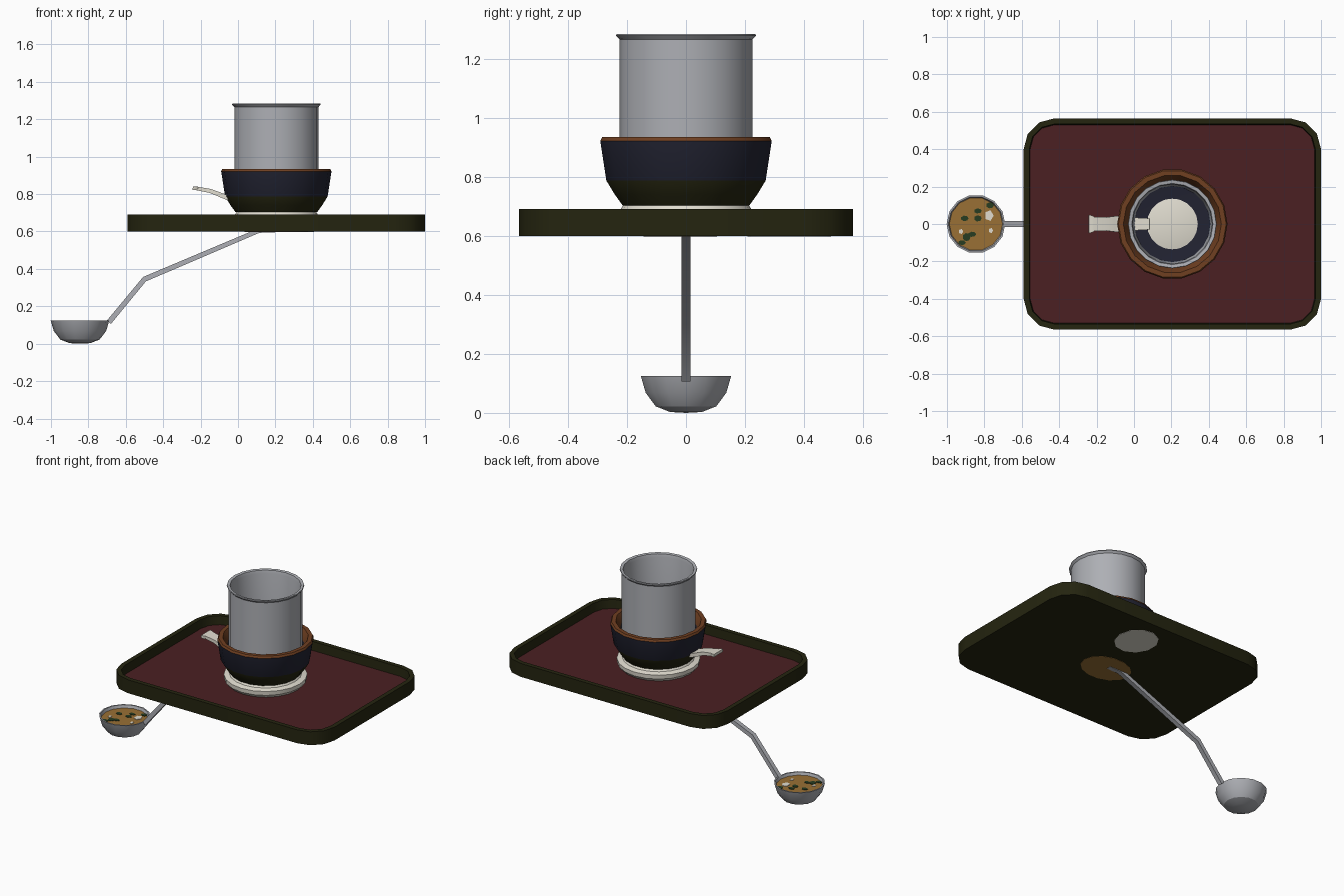
import bpy, bmesh, math, random
from mathutils import Vector

if "Cube" in bpy.data.objects:
    bpy.data.objects.remove(bpy.data.objects["Cube"])
random.seed(4)


def material(name, rgb):
    m = bpy.data.materials.new(name)
    m.use_nodes = True
    m.diffuse_color = (*rgb, 1)
    bsdf = m.node_tree.nodes["Principled BSDF"]
    bsdf.inputs["Base Color"].default_value = (*rgb, 1)
    bsdf.inputs["Roughness"].default_value = 0.7
    return m


STEEL = material("steel_grey", (.42, .43, .46))
WHITE = material("porcelain_white", (.75, .72, .63))
OLIVE = material("dark_olive", (.018, .018, .005))
RED = material("dark_red", (.07, .0145, .016))
NAVY = material("dark_navy", (.016, .017, .032))
BROWN = material("rim_brown", (.16, .05, .015))
SOUP = material("soup_brown", (.32, .16, .035))
GREEN = material("herb_green", (.02, .045, .015))


def finish(name, bm, mats, smooth=True):
    bmesh.ops.recalc_face_normals(bm, faces=bm.faces)
    me = bpy.data.meshes.new(name)
    bm.to_mesh(me)
    bm.free()
    for m in mats:
        me.materials.append(m)
    ob = bpy.data.objects.new(name, me)
    bpy.context.collection.objects.link(ob)
    if smooth:
        bpy.ops.object.select_all(action='DESELECT')
        ob.select_set(True)
        bpy.context.view_layer.objects.active = ob
        bpy.ops.object.shade_smooth_by_angle(angle=math.radians(32))
    return ob


def bridge(bm, a, b, mat=0):
    """Join two rings; a ring of one vertex is a pole."""
    n = max(len(a), len(b))
    for i in range(n):
        j = (i + 1) % n
        vs = []
        for v in (a[i % len(a)], a[j % len(a)], b[j % len(b)], b[i % len(b)]):
            if v not in vs:
                vs.append(v)
        bm.faces.new(vs).material_index = mat


def lathe(name, cx, cy, profile, mats, sides=18, which=None, closed=False, stretch=1):
    """Spin (radius, z) points; which gives a material index per profile span."""
    bm = bmesh.new()
    rings = []
    for r, z in profile:
        n = sides if r > 0 else 1
        rings.append([bm.verts.new((cx + r * math.cos(math.tau * i / sides),
                                    cy + r * stretch * math.sin(math.tau * i / sides), z))
                      for i in range(n)])
    if closed:
        rings.append(rings[0])
    for k in range(len(rings) - 1):
        bridge(bm, rings[k], rings[k + 1], which[k] if which else 0)
    return finish(name, bm, mats)


def plate(name, cx, cy, z, r, mat, sides=18, stretch=1, thick=.004):
    return lathe(name, cx, cy, [(0, z), (r, z), (r, z + thick), (0, z + thick)],
                 [mat], sides, stretch=stretch)


def sweep(name, stations, mat):
    """Rectangular bar along (x, z, half width, half thickness) stations."""
    bm = bmesh.new()
    pts = [Vector((s[0], 0, s[1])) for s in stations]
    rings = []
    for i, (x, z, w, t) in enumerate(stations):
        d = (pts[min(i + 1, len(pts) - 1)] - pts[max(i - 1, 0)]).normalized()
        up = Vector((-d.z, 0, d.x)) * t
        rings.append([bm.verts.new(pts[i] + up * a + Vector((0, w * b, 0)))
                      for a, b in ((1, 1), (1, -1), (-1, -1), (-1, 1))])
    for a, b in zip(rings, rings[1:]):
        bridge(bm, a, b)
    bm.faces.new(rings[0])
    bm.faces.new(rings[-1])
    return finish(name, bm, [mat])


# Serving tray: rounded rectangle with a raised rim and recessed floor
CX = .205


def tray_ring(bm, inset, z):
    hx, hy, r = .795 - inset, .565 - inset, .165 - inset
    out = []
    for q, (sx, sy) in enumerate(((1, 1), (-1, 1), (-1, -1), (1, -1))):
        for k in range(4):
            a = math.pi / 2 * (q + k / 3)
            out.append(bm.verts.new((CX + sx * (hx - r) + r * math.cos(a),
                                     sy * (hy - r) + r * math.sin(a), z)))
    return out


bm = bmesh.new()
tray = [tray_ring(bm, i, z) for i, z in ((0, .6), (0, .69), (.03, .69), (.035, .632))]
for a, b in zip(tray, tray[1:]):
    bridge(bm, a, b)
bm.faces.new(tray[0])
bm.faces.new(tray[-1]).material_index = 1
finish("tray", bm, [OLIVE, RED])

# White dish under the bowl
lathe("base_dish", CX, 0, [(0, .634), (.235, .634), (.253, .655), (.255, .682),
                           (.222, .69), (.212, .705), (0, .705)], [WHITE], 20)

# Bowl: olive foot, navy side, brown rim, navy inside
lathe("bowl", CX, 0,
      [(0, .703), (.218, .703), (.245, .74), (.274, .787), (.295, .922), (.288, .935),
       (.262, .935), (.235, .885), (.205, .77), (0, .745)],
      [OLIVE, NAVY, BROWN], 18, which=[0, 0, 0, 1, 2, 2, 2, 1, 1])
lathe("bowl_filling", CX, 0, [(.16, .74), (.155, .757), (.11, .768), (0, .776)], [WHITE], 20)

# Open steel cylinder standing in the bowl
lathe("steel_cylinder", CX, 0,
      [(.225, .78), (.225, 1.265), (.237, 1.278), (.235, 1.283), (.217, 1.28),
       (.212, 1.26), (.203, .78)], [STEEL], 20, closed=True)

# Porcelain spoon passing through the bowl side
sweep("spoon", [(-.242, .832, .048, .009), (-.225, .831, .046, .01), (-.215, .829, .038, .01),
                (-.15, .817, .036, .011), (-.105, .8, .042, .012), (-.06, .782, .044, .013),
                (.01, .785, .034, .012), (.085, .79, .03, .012)], WHITE)

# Ladle: cup, soup and bent handle
LX = -.845
lathe("ladle_cup", LX, 0,
      [(0, 0), (.055, .003), (.105, .022), (.14, .068), (.157, .125), (.148, .125),
       (.132, .07), (.098, .03), (0, .012)], [STEEL], 14)
plate("ladle_soup", LX, 0, .102, .144, SOUP, 14)
sweep("ladle_handle", [(-.69, .115, .015, .014), (-.5, .345, .015, .014),
                       (.11, .604, .015, .012), (.2, .604, .015, .008)], STEEL)


# Floating herbs and white cubes
def garnish(name, cx, cy, z, scale):
    herbs = ((-.06, .03), (.01, .07), (.01, .03), (-.02, -.055), (-.075, -.1), (.075, .1), (-.05, -.07))
    for i, (x, y) in enumerate(herbs):
        plate(f"{name}_herb_{i}", cx + x * scale, cy + y * scale, z,
              .021 * scale, GREEN, 7, random.uniform(.6, 1.1))
    for i, (x, y) in enumerate(((.07, .045), (-.08, -.04), (.08, -.035))):
        plate(f"{name}_cube_{i}", cx + x * scale, cy + y * scale, z,
              (.025 if i == 0 else .012) * scale, WHITE, 5, 1.2)


garnish("ladle", LX, 0, .105, 1)

# Stains showing on the tray underside
plate("underside_soup", CX, -.02, .598, .17, SOUP, 14, .75)
plate("underside_white", CX + .07, .35, .598, .13, WHITE, 11, 1.1)
